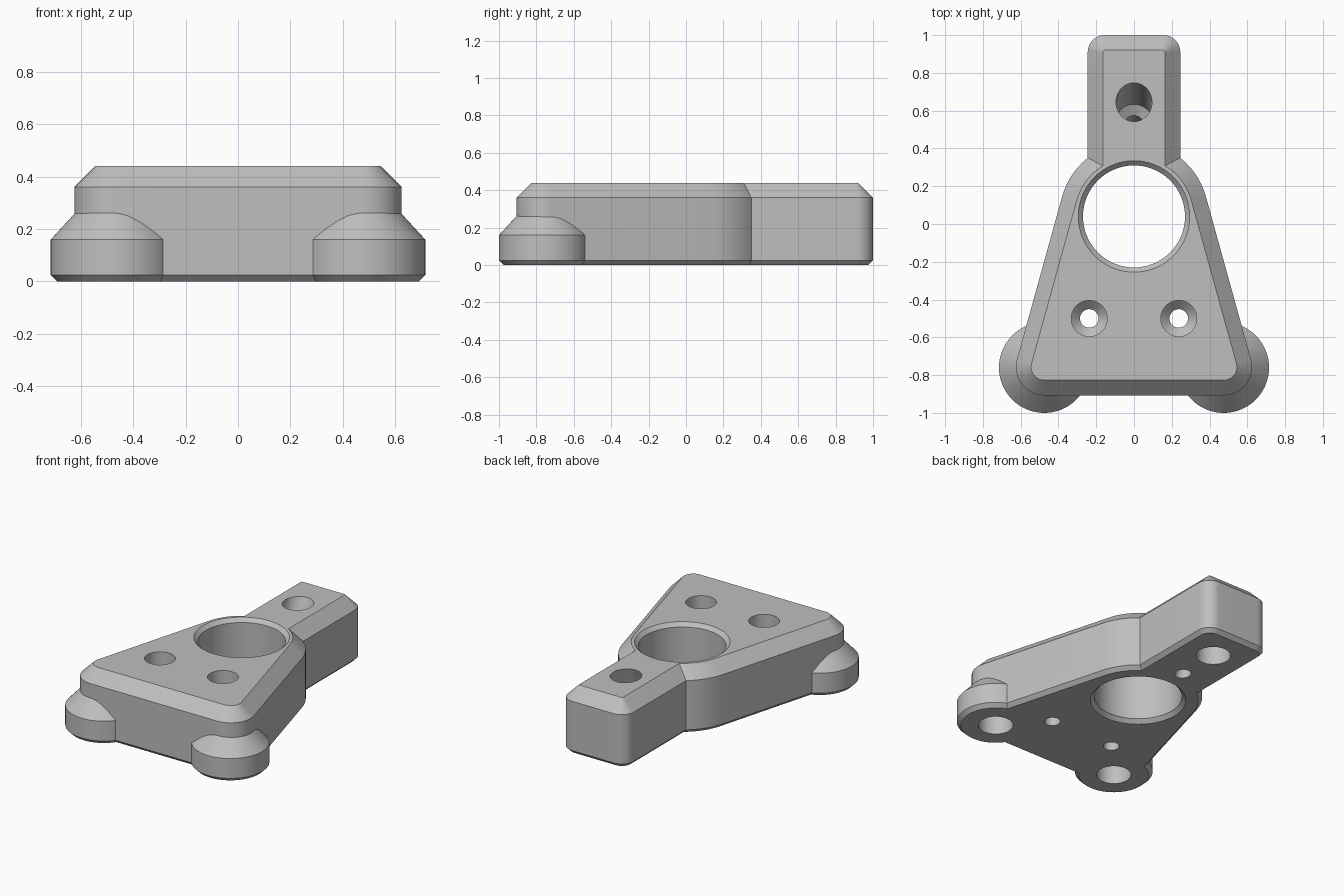
import bpy, bmesh, math
from mathutils import Matrix

if "Cube" in bpy.data.objects:
    bpy.data.objects.remove(bpy.data.objects["Cube"], do_unlink=True)

# Single grey plastic
grey = bpy.data.materials.new("plain grey")
grey.use_nodes = True
colour = (0.52, 0.52, 0.52, 1)
grey.diffuse_color = colour
grey.node_tree.nodes["Principled BSDF"].inputs["Base Color"].default_value = colour

HEIGHT, BEVEL, FOOT = 0.44, 0.08, 0.025


def outline(arcs, inset=0.0):
    """Closed outline through arcs (cx, cy, radius, start, end in degrees)."""
    points = []
    for cx, cy, radius, start, end in arcs:
        steps = max(8, int(abs(end - start) / 5))
        r = max(radius - inset, 0.002)
        full = end - start == 360
        for i in range(steps if full else steps + 1):
            a = math.radians(start + (end - start) * i / steps)
            points.append((cx + r * math.cos(a), cy + r * math.sin(a)))
    return points


def loft(name, rings, matrix=Matrix()):
    """Solid skinned through (z, outline) rings, listed from the bottom up."""
    bm = bmesh.new()
    loops = [[bm.verts.new((x, y, z)) for x, y in pts] for z, pts in rings]
    bm.faces.new(loops[0][::-1])
    bm.faces.new(loops[-1])
    for low, high in zip(loops, loops[1:]):
        for i in range(len(low)):
            j = (i + 1) % len(low)
            bm.faces.new((low[i], low[j], high[j], high[i]))
    bmesh.ops.recalc_face_normals(bm, faces=bm.faces)
    bm.transform(matrix)
    mesh = bpy.data.meshes.new(name)
    bm.to_mesh(mesh)
    bm.free()
    mesh.materials.append(grey)
    obj = bpy.data.objects.new(name, mesh)
    bpy.context.collection.objects.link(obj)
    return obj


def bevelled(name, arcs):
    """Slab with a small bottom chamfer and a large top chamfer."""
    return loft(name, [(0, outline(arcs, FOOT)), (FOOT, outline(arcs)),
                       (HEIGHT - BEVEL, outline(arcs)), (HEIGHT, outline(arcs, BEVEL))])


def turned(name, profile, matrix=Matrix()):
    """Round solid from (z, radius) pairs."""
    return loft(name, [(z, outline([(0, 0, r, 0, 360)])) for z, r in profile], matrix)


def combine(target, other, operation):
    mod = target.modifiers.new(other.name, "BOOLEAN")
    mod.operation, mod.solver, mod.object = operation, "EXACT", other
    bpy.context.view_layer.objects.active = target
    bpy.ops.object.modifier_apply(modifier=mod.name)
    bpy.data.objects.remove(other, do_unlink=True)


# Tapered body: two small front corners and one large ring corner
fx, fy, small, ring_y, big = 0.475, -0.757, 0.15, 0.04, 0.395
dx, dy = -fx, ring_y - fy
tangent = math.degrees(math.atan2(dy, dx) - math.acos((small - big) / math.hypot(dx, dy)))
body = bevelled("bracket_body", [(fx, fy, small, -90, tangent),
                                 (0, ring_y, big, tangent, 180 - tangent),
                                 (-fx, fy, small, 180 - tangent, 270)])

# Rear arm
ax, ay, ar = 0.155, 0.91, 0.09
arm = bevelled("rear_arm", [(ax, ay, ar, 0, 90), (-ax, ay, ar, 90, 180),
                            (-ax, 0.13, ar, 180, 270), (ax, 0.13, ar, 270, 360)])
combine(body, arm, "UNION")

# Round front feet with conical shoulders
for side in (-1, 1):
    foot = turned("front_foot", [(0, 0.215), (FOOT, 0.24), (0.16, 0.24), (0.356, 0.06)],
                  Matrix.Translation((side * fx, -0.76, 0)))
    combine(body, foot, "UNION")

# Central through hole, chamfered at both ends
ring = turned("ring_cutter", [(-0.05, 0.345), (FOOT, 0.27), (HEIGHT - FOOT, 0.27),
                              (HEIGHT + 0.05, 0.345)], Matrix.Translation((0, ring_y, 0)))
combine(body, ring, "DIFFERENCE")

# Countersunk screw holes: two upright, one slanted in the arm
screw = [(-0.8, 0.049), (-0.31, 0.049), (-0.265, 0.095), (0.2, 0.095)]
places = [Matrix.Translation((side * 0.237, -0.5, HEIGHT)) for side in (-1, 1)]
places.append(Matrix.Translation((0, 0.645, HEIGHT)) @ Matrix.Rotation(math.radians(-22), 4, "X"))
for place in places:
    combine(body, turned("screw_cutter", screw, place), "DIFFERENCE")

# Blind round pockets underneath
for x, y in ((-fx, -0.76), (fx, -0.76), (0, 0.76)):
    pocket = turned("pocket_cutter", [(-0.1, 0.107), (0.18, 0.107)],
                    Matrix.Translation((x, y, 0)))
    combine(body, pocket, "DIFFERENCE")

# Smooth the round walls, keep the chamfers crisp
body.select_set(True)
bpy.context.view_layer.objects.active = body
bpy.ops.object.shade_smooth_by_angle(angle=math.radians(25))
